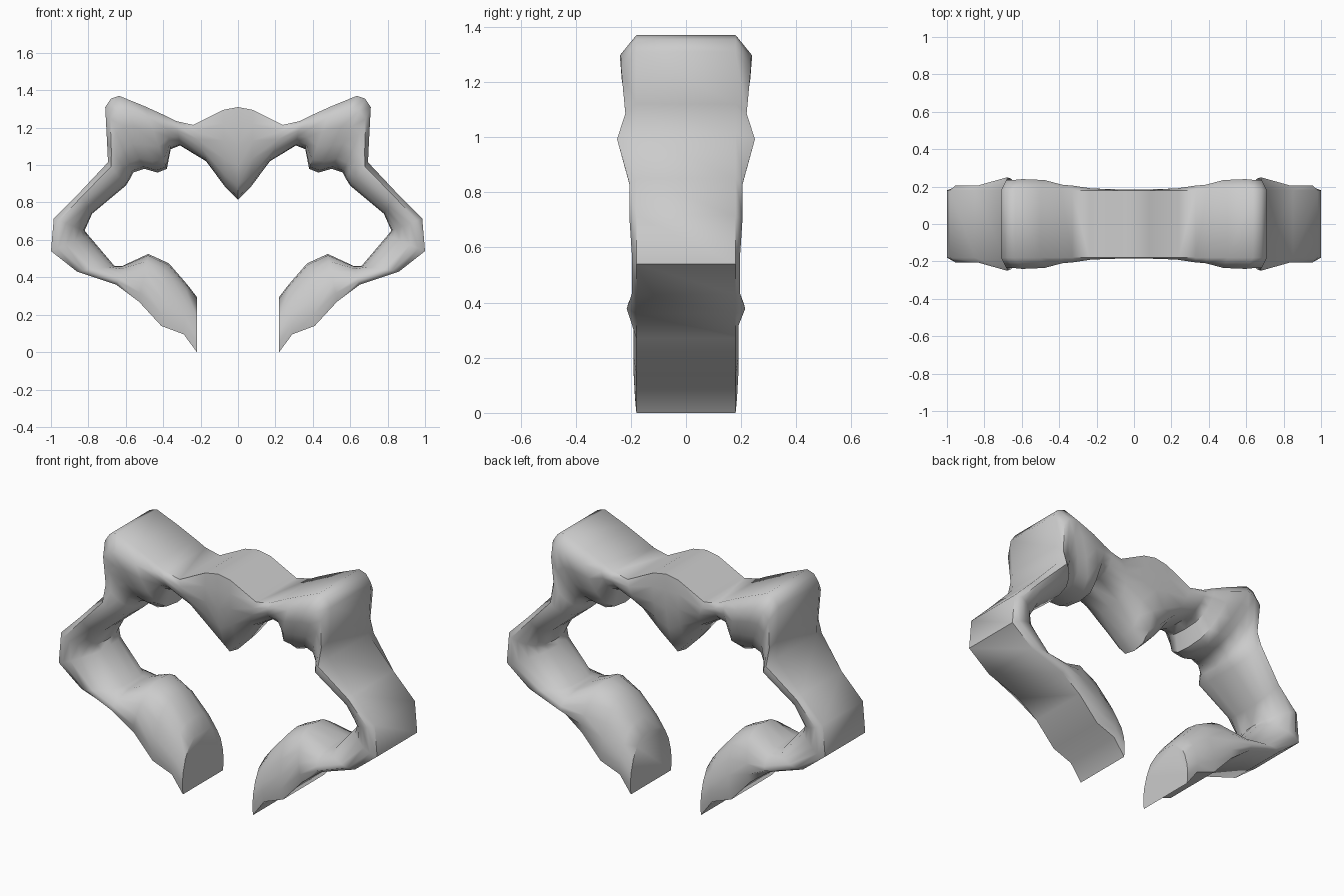
import bpy, bmesh, math

if "Cube" in bpy.data.objects:
    bpy.data.objects.remove(bpy.data.objects["Cube"])

# Stations along the right half: outer x, outer z, inner x, inner z, side bulge
stations = [
    (0.00, 1.31, 0.00, 0.815, .185), (0.08, 1.295, 0.07, 0.885, .185),
    (0.24, 1.215, 0.17, 1.02, .19), (0.33, 1.235, 0.31, 1.105, .205),
    (0.39, 1.265, 0.36, 1.085, .21), (0.50, 1.315, 0.38, 0.98, .235),
    (0.635, 1.37, 0.43, 0.96, .24), (0.68, 1.355, 0.50, 0.98, .235),
    (0.71, 1.31, 0.56, 0.96, .235), (0.70, 1.12, 0.575, 0.93, .22),
    (0.695, 1.015, 0.60, 0.89, .25), (0.85, 0.85, 0.78, 0.74, .205),
    (0.985, 0.715, 0.82, 0.65, .205), (1.00, 0.54, 0.80, 0.625, .195),
    (0.86, 0.43, 0.66, 0.46, .195), (0.65, 0.36, 0.62, 0.46, .215),
    (0.53, 0.27, 0.48, 0.525, .19), (0.41, 0.14, 0.37, 0.475, .19),
    (0.29, 0.095, 0.27, 0.36, .19), (0.22, 0.00, 0.22, 0.295, .185),
]


def section(bulge):
    """Domed cross-section as (y, depth from outer to inner side)."""
    side = [(.18, 0), (bulge, .18), (bulge * .97, .4), (bulge * .86, .64),
            (bulge * .68, .85), (bulge * .4, .97)]
    return side + [(0, 1)] + [(-y, t) for y, t in reversed(side)]


# Loft the half band, leaving it open at the mirror plane
bm = bmesh.new()
rings = []
for ox, oz, ix, iz, w in stations:
    rings.append([bm.verts.new((ox + (ix - ox) * t, y, oz + (iz - oz) * t))
                  for y, t in section(w)])
for a, b in zip(rings, rings[1:]):
    n = len(a)
    for i in range(n):
        j = (i + 1) % n
        bm.faces.new((a[i], a[j], b[j], b[i]))
bm.faces.new(rings[-1])  # flat end of the band
bmesh.ops.recalc_face_normals(bm, faces=bm.faces)
mesh = bpy.data.meshes.new("eared_ring_band")
bm.to_mesh(mesh)
bm.free()

band = bpy.data.objects.new("eared_ring_band", mesh)
bpy.context.collection.objects.link(band)
bpy.context.view_layer.objects.active = band
band.select_set(True)

# Mirror to the left half
mirror = band.modifiers.new("mirror", 'MIRROR')
mirror.use_clip = True
bpy.ops.object.modifier_apply(modifier="mirror")

# Make sure the surface faces outward on both halves
bm = bmesh.new()
bm.from_mesh(mesh)
bmesh.ops.recalc_face_normals(bm, faces=bm.faces)
bm.to_mesh(mesh)
bm.free()
bpy.ops.object.shade_smooth_by_angle(angle=math.radians(50))
